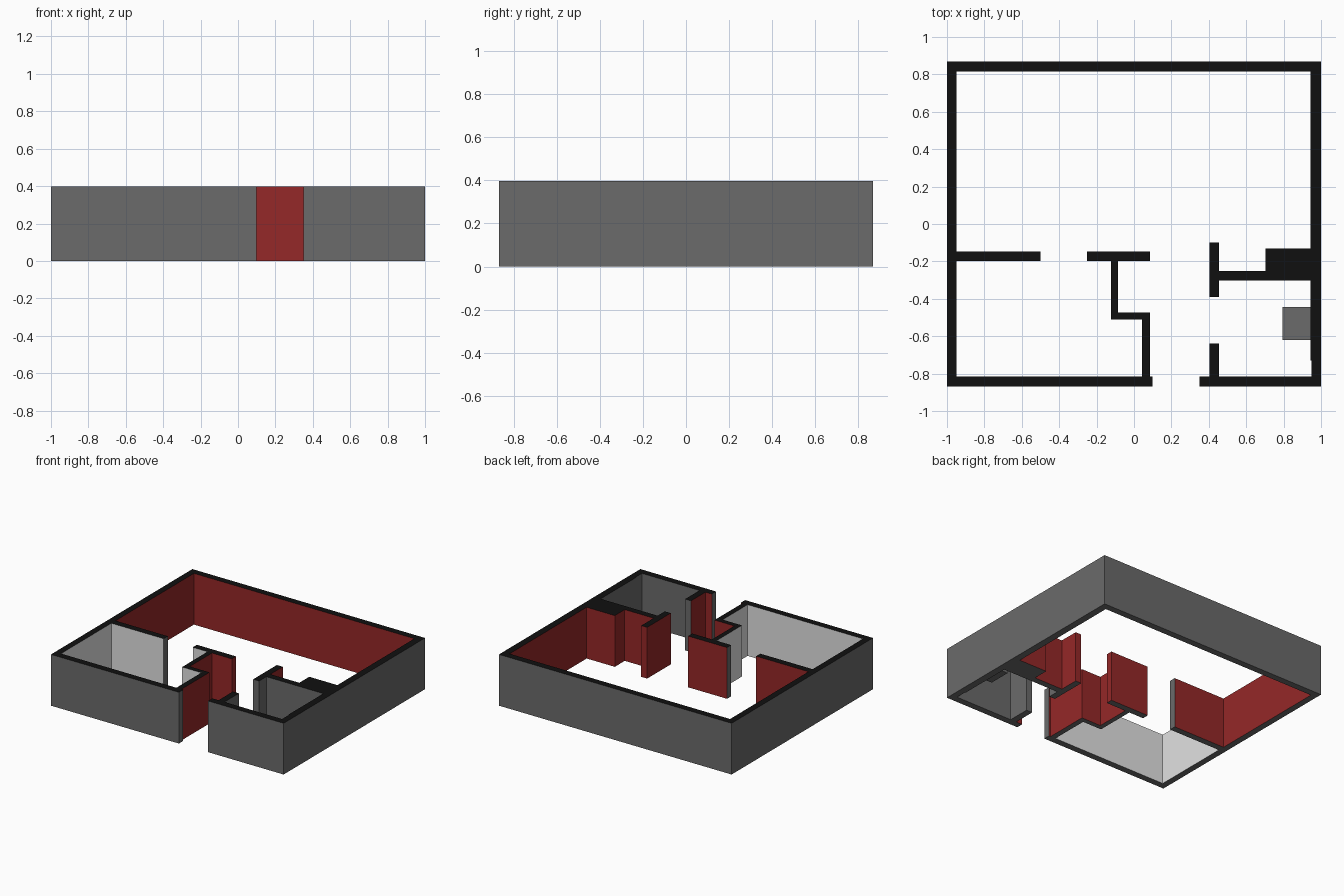
import bpy
import bmesh

if "Cube" in bpy.data.objects:
    bpy.data.objects.remove(bpy.data.objects["Cube"], do_unlink=True)


def material(name, rgb):
    mat = bpy.data.materials.new(name)
    mat.use_nodes = True
    mat.diffuse_color = (*rgb, 1)
    mat.node_tree.nodes["Principled BSDF"].inputs["Base Color"].default_value = (*rgb, 1)
    return mat


GREY, RED, WHITE, BLACK = range(4)
MATERIALS = [
    material("dark grey", (0.145, 0.145, 0.145)),
    material("deep red", (0.30, 0.021, 0.021)),
    material("off white", (0.76, 0.76, 0.76)),
    material("black", (0.005, 0.005, 0.005)),
]

X, Y, HEIGHT = 1.0, 0.868, 0.398   # outer half width, half depth, wall height
IX, IY = 0.95, 0.816               # inner half width, half depth

# Wall plan as rectangles: x0, x1, y0, y1
WALLS = [
    (-X, X, IY, Y),                  # back
    (-X, -IX, -Y, Y),                # left side
    (IX, X, -Y, Y),                  # right side
    (0.945, IX, -0.73, Y),           # right side lining
    (-X, 0.1, -Y, -IY),              # front, beside the entrance
    (0.35, X, -Y, -IY),
    (-X, -0.5, -0.198, -0.147),      # bedroom divider, either side of its door
    (-0.25, 0.085, -0.198, -0.147),
    (-0.123, -0.085, -0.51, -0.147), # stepped hall wall
    (-0.123, 0.085, -0.51, -0.472),
    (0.042, 0.085, -Y, -0.472),
    (0.404, 0.455, -0.39, -0.1),     # bathroom wall, either side of its door
    (0.404, 0.455, -Y, -0.64),
    (0.404, X, -0.302, -0.252),      # bathroom back wall
    (0.703, X, -0.302, -0.13),       # chimney block
]

# Open areas and the paint on the walls facing them; everything else is grey
ROOMS = [
    ((-IX, IX, -0.147, IY), RED),            # main room
    ((0.455, IX, -0.252, -0.1), RED),        # recess by the chimney
    ((0.085, 0.404, -IY, -0.1), RED),        # hall
    ((-0.085, 0.085, -0.472, -0.198), RED),  # hall nook
    ((-IX, -0.123, -IY, -0.198), WHITE),     # bedroom
    ((-0.123, 0.042, -IY, -0.51), WHITE),
]


def inside(rect, x, y):
    return rect[0] < x < rect[1] and rect[2] < y < rect[3]


def room_colour(x, y):
    return next((c for rect, c in ROOMS if inside(rect, x, y)), GREY)


def finish(bm, name):
    bmesh.ops.remove_doubles(bm, verts=bm.verts, dist=1e-5)
    mesh = bpy.data.meshes.new(name)
    bm.to_mesh(mesh)
    bm.free()
    for mat in MATERIALS:
        mesh.materials.append(mat)
    obj = bpy.data.objects.new(name, mesh)
    bpy.context.collection.objects.link(obj)
    return obj


def build_walls():
    """Fill the plan's grid cells and skin only their exposed sides."""
    rects = WALLS + [rect for rect, _ in ROOMS]
    xs = sorted({v for r in rects for v in r[:2]} | {-2, 2})
    ys = sorted({v for r in rects for v in r[2:]} | {-2, 2})
    bm = bmesh.new()

    def centre(i, j):
        return (xs[i] + xs[i + 1]) / 2, (ys[j] + ys[j + 1]) / 2

    def solid(i, j):
        return any(inside(r, *centre(i, j)) for r in WALLS)

    def face(points, colour):
        bm.faces.new([bm.verts.new(p) for p in points]).material_index = colour

    for i in range(1, len(xs) - 2):
        for j in range(1, len(ys) - 2):
            if not solid(i, j):
                continue
            a, b, c, d = xs[i], xs[i + 1], ys[j], ys[j + 1]
            corners = [(a, c), (b, c), (b, d), (a, d)]
            face([(*p, HEIGHT) for p in corners], BLACK)
            face([(*p, 0) for p in reversed(corners)], GREY)
            for k, (di, dj) in enumerate([(0, -1), (1, 0), (0, 1), (-1, 0)]):
                if not solid(i + di, j + dj):
                    p, q = corners[k], corners[(k + 1) % 4]
                    face([(*p, 0), (*q, 0), (*q, HEIGHT), (*p, HEIGHT)],
                         room_colour(*centre(i + di, j + dj)))
    return finish(bm, "house_walls")


def build_box(name, x0, x1, y0, y1, z0, z1):
    bm = bmesh.new()
    bmesh.ops.create_cube(bm, size=1)
    for v in bm.verts:
        v.co = (x1 if v.co.x > 0 else x0,
                y1 if v.co.y > 0 else y0,
                z1 if v.co.z > 0 else z0)
    return finish(bm, name)


build_walls()
# Basin fixed to the bathroom wall
build_box("bathroom_basin", 0.795, 0.945, -0.62, -0.445, 0.09, 0.17)
